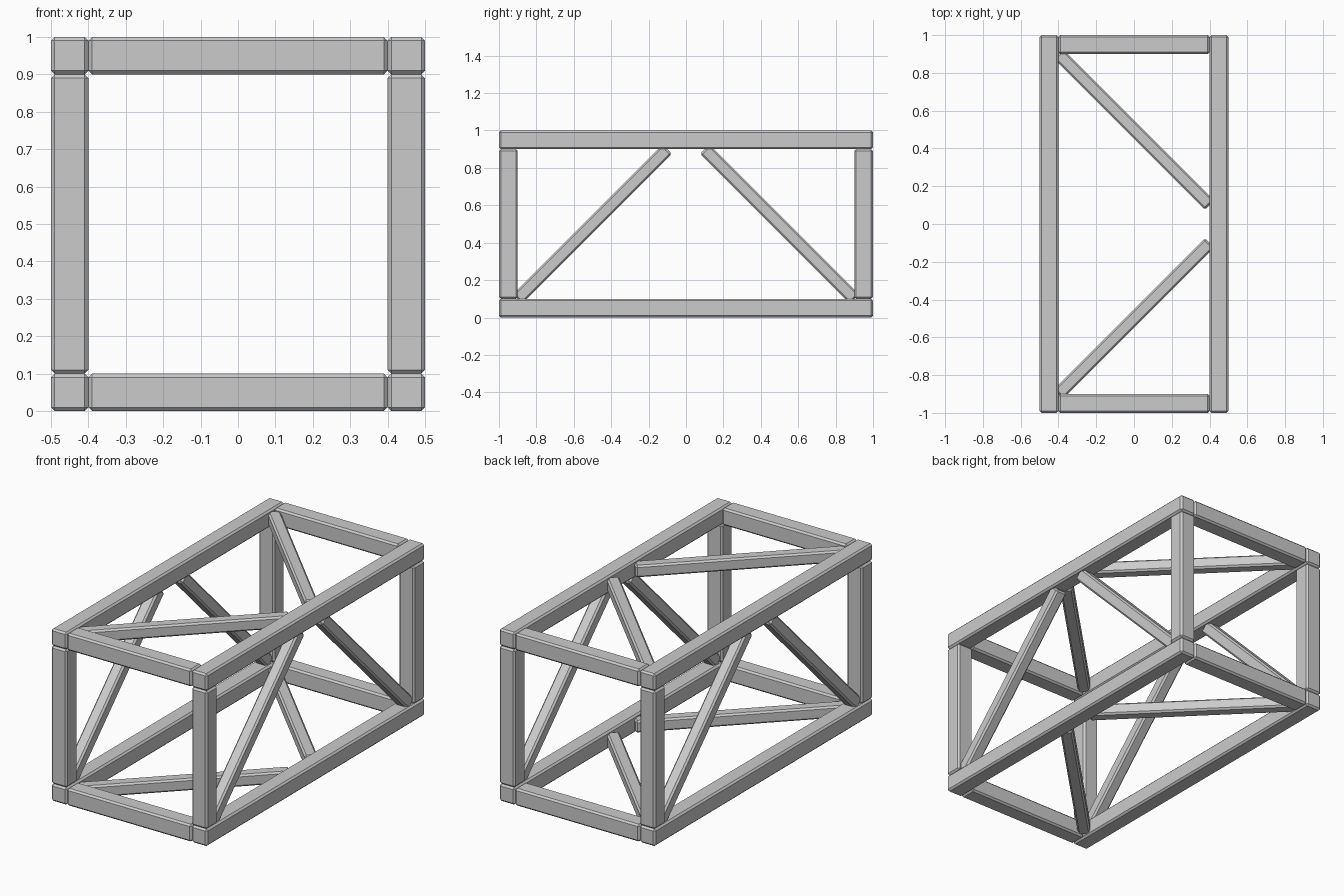
import bpy
from math import pi

if "Cube" in bpy.data.objects:
    bpy.data.objects.remove(bpy.data.objects["Cube"])

BEAM = 0.1     # main beam thickness
BRACE = 0.07   # diagonal brace thickness


def bar(name, loc, dims, rot=(0, 0, 0)):
    """Rectangular bar with a small flat chamfer on every edge."""
    bpy.ops.mesh.primitive_cube_add(size=1, location=loc)
    ob = bpy.context.object
    ob.name = name
    ob.scale = dims
    bpy.ops.object.transform_apply(location=False, rotation=False, scale=True)
    ob.rotation_euler = rot
    bevel = ob.modifiers.new("chamfer", 'BEVEL')
    bevel.width = 0.01
    bevel.segments = 1
    return ob


brace_len = 0.8 * 2 ** 0.5

# long rails running front to back
for sx, side in ((-1, "left"), (1, "right")):
    for z, level in ((0.05, "bottom"), (0.95, "top")):
        bar(f"{level}_{side}_rail", (sx * 0.45, 0, z), (BEAM, 2, BEAM))

for sy, end in ((-1, "front"), (1, "back")):
    # cross beams and horizontal diagonals, bottom and top
    for z, level in ((0.05, "bottom"), (0.95, "top")):
        bar(f"{level}_{end}_cross_beam", (0, sy * 0.95, z), (0.8, BEAM, BEAM))
        bar(f"{level}_{end}_brace", (0, sy * 0.5, z),
            (brace_len, BRACE, BRACE), (0, 0, -sy * pi / 4))
    # corner posts and side diagonals, left and right
    for sx, side in ((-1, "left"), (1, "right")):
        bar(f"{end}_{side}_post", (sx * 0.45, sy * 0.95, 0.5), (BEAM, BEAM, 0.8))
        bar(f"{end}_{side}_side_brace", (sx * 0.45, sy * 0.5, 0.5),
            (BRACE, brace_len, BRACE), (-sy * pi / 4, 0, 0))
